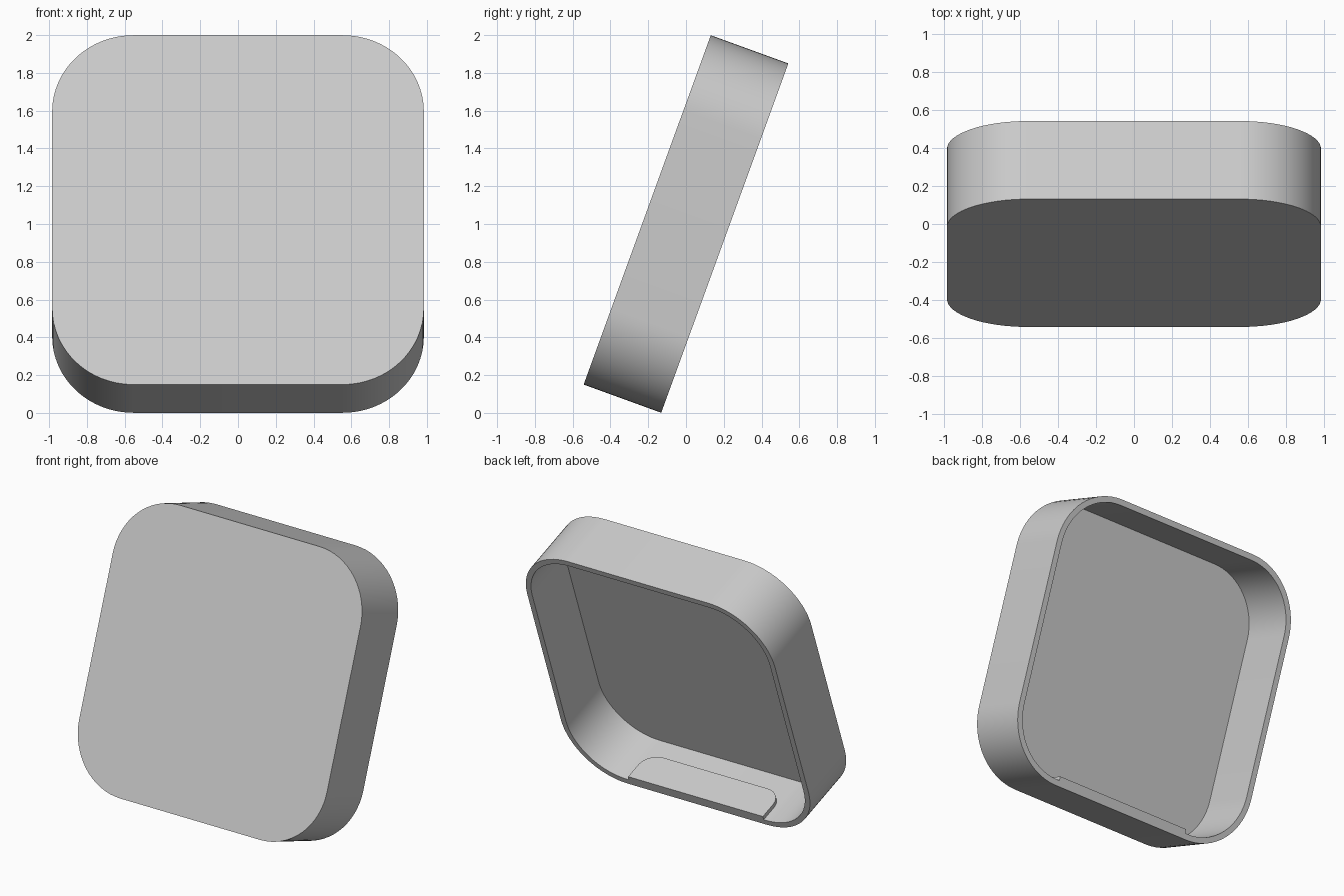
import bpy, bmesh, math
from mathutils import Matrix

# Remove the default cube
if "Cube" in bpy.data.objects:
    bpy.data.objects.remove(bpy.data.objects["Cube"], do_unlink=True)

HALF, DEPTH, RADIUS = 0.984, 0.437, 0.43
WALL, FLOOR = 0.04, 0.04
PAD_HALF, PAD_DEPTH, PAD_THICK, PAD_RADIUS = 0.535, 0.24, 0.028, 0.12
BACK = DEPTH / 2
TILT = Matrix.Translation((0, 0, 1)) @ Matrix.Rotation(math.radians(-20), 4, "X")

grey = bpy.data.materials.new("light grey")
grey.use_nodes = True
colour = (0.6, 0.6, 0.6, 1)
grey.diffuse_color = colour
grey.node_tree.nodes["Principled BSDF"].inputs["Base Color"].default_value = colour


def arc(cx, cy, radius, start, steps=16):
    """Quarter circle, anticlockwise from the start angle in degrees."""
    angles = [math.radians(start + 90 * i / steps) for i in range(steps + 1)]
    return [(cx + radius * math.cos(a), cy + radius * math.sin(a)) for a in angles]


def rounded_square(half, radius):
    c = half - radius
    return (arc(c, c, radius, 0) + arc(-c, c, radius, 90)
            + arc(-c, -c, radius, 180) + arc(c, -c, radius, 270))


def loft(name, rings):
    """Join matching rings of points into a skin capped at both ends."""
    bm = bmesh.new()
    loops = [[bm.verts.new(p) for p in ring] for ring in rings]
    count = len(loops[0])
    for a, b in zip(loops, loops[1:]):
        for i in range(count):
            j = (i + 1) % count
            bm.faces.new((a[i], a[j], b[j], b[i]))
    bm.faces.new(loops[0])
    bm.faces.new(loops[-1])
    bmesh.ops.recalc_face_normals(bm, faces=bm.faces)
    mesh = bpy.data.meshes.new(name)
    bm.to_mesh(mesh)
    bm.free()
    mesh.materials.append(grey)
    obj = bpy.data.objects.new(name, mesh)
    bpy.context.collection.objects.link(obj)
    obj.matrix_world = TILT
    bpy.ops.object.select_all(action="DESELECT")
    obj.select_set(True)
    bpy.context.view_layer.objects.active = obj
    bpy.ops.object.shade_smooth_by_angle(angle=math.radians(30))
    return obj


# Hollow shell: front face, outer side, back rim, inner side, inner floor
outer = rounded_square(HALF, RADIUS)
inner = rounded_square(HALF - WALL, RADIUS - WALL)
loft("hollow_shell", [[(x, y, z) for x, z in outline] for outline, y in (
    (outer, -BACK), (outer, BACK), (inner, BACK), (inner, FLOOR - BACK))])

# Raised pad on the bottom inner wall, flush with the rim
front = BACK - PAD_DEPTH
edge = PAD_HALF - PAD_RADIUS
outline = (arc(-edge, front + PAD_RADIUS, PAD_RADIUS, 180)
           + arc(edge, front + PAD_RADIUS, PAD_RADIUS, 270)
           + [(PAD_HALF, BACK), (-PAD_HALF, BACK)])
base = WALL - HALF
loft("inner_pad", [[(x, y, z) for x, y in outline] for z in (base, base + PAD_THICK)])
